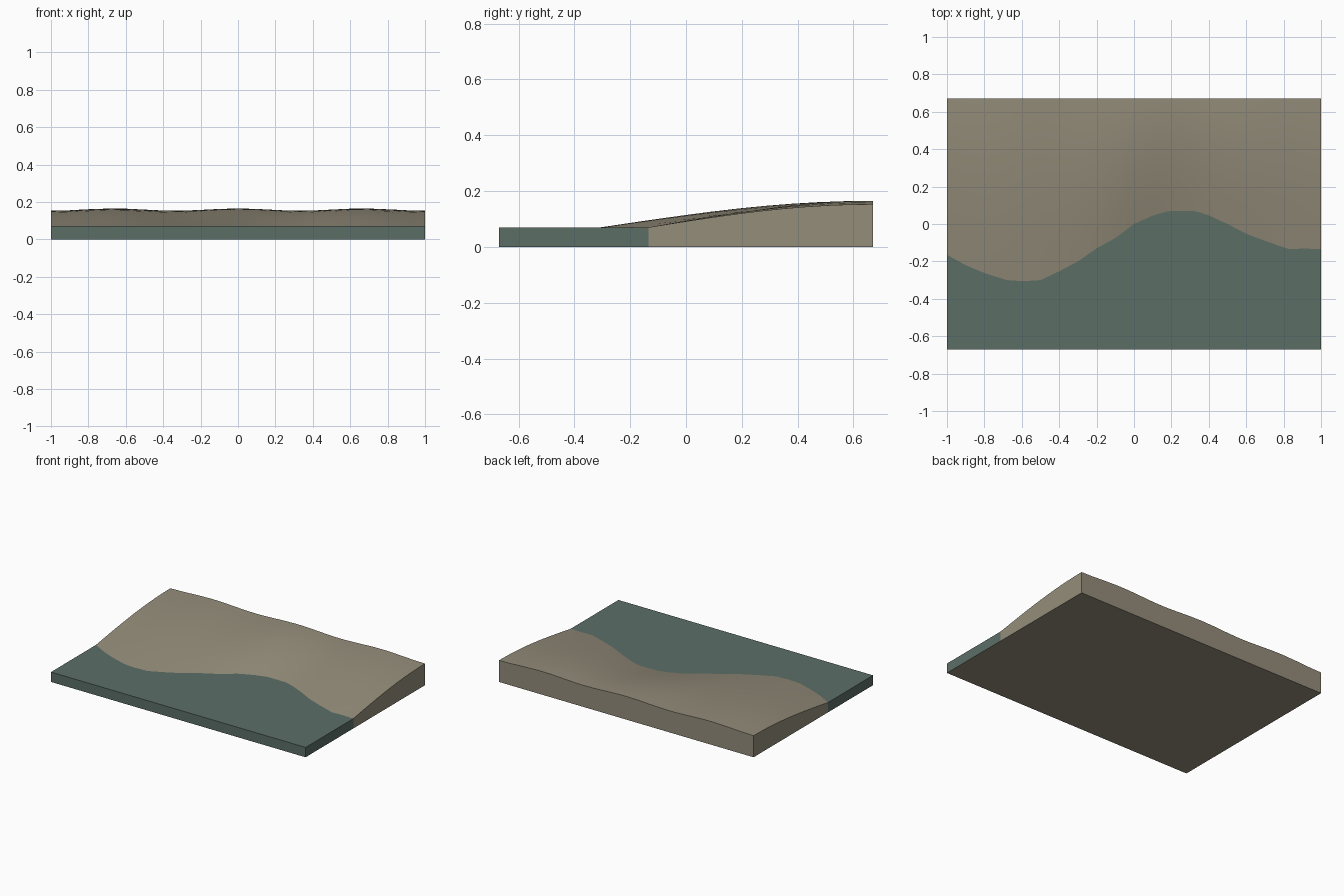
import bpy, bmesh, math

if "Cube" in bpy.data.objects:
    bpy.data.objects.remove(bpy.data.objects["Cube"])

HALF_Y = 0.67
WATER_Z = 0.07


def material(name, rgb):
    m = bpy.data.materials.new(name)
    m.diffuse_color = (*rgb, 1)
    m.use_nodes = True
    m.node_tree.nodes["Principled BSDF"].inputs["Base Color"].default_value = m.diffuse_color
    return m


sand = material("sand", (0.296, 0.266, 0.195))
water = material("water green", (0.105, 0.157, 0.134))

# Shoreline: x, y points of the water's edge
SHORE = [(-1, -.165), (-.9, -.22), (-.8, -.262), (-.68, -.3), (-.59, -.306),
         (-.5, -.3), (-.4, -.253), (-.3, -.2), (-.2, -.13), (-.1, -.075),
         (0, 0), (.1, .045), (.18, .068), (.25, .07), (.33, .068), (.4, .046),
         (.5, 0), (.6, -.052), (.7, -.09), (.83, -.135), (.91, -.131), (1, -.135)]


def ridge(x):
    # gently waving rear edge
    return 0.159 + 0.006 * math.cos(3 * math.pi * x)


def slope(x, t):
    # hillside easing from the water up to the rear edge
    return WATER_Z + (ridge(x) - WATER_Z) * math.sin(t * math.pi / 2)


def solid(name, columns, height, rows, mats):
    """Closed slab; columns are (x, y_front, y_back), flat on z = 0."""
    bm = bmesh.new()
    tops, lows = [], []
    for x, y0, y1 in columns:
        tops.append([bm.verts.new((x, y0 + (y1 - y0) * j / rows, height(x, j / rows)))
                     for j in range(rows + 1)])
        lows.append([bm.verts.new((x, y, 0)) for y in (y0, y1)])
    for i in range(len(columns) - 1):
        a, b, c, d = tops[i], tops[i + 1], lows[i], lows[i + 1]
        for j in range(rows):
            bm.faces.new((a[j], b[j], b[j + 1], a[j + 1])).smooth = True
        bm.faces.new((c[0], d[0], b[0], a[0]))       # front wall
        bm.faces.new((d[1], c[1], a[-1], b[-1]))     # back wall
        under = bm.faces.new((c[1], d[1], d[0], c[0]))
        under.material_index = len(mats) - 1
    for k in (0, -1):                                # end walls
        bm.faces.new([lows[k][0]] + tops[k] + [lows[k][1]])
    bmesh.ops.recalc_face_normals(bm, faces=bm.faces)
    me = bpy.data.meshes.new(name)
    bm.to_mesh(me)
    bm.free()
    for m in mats:
        me.materials.append(m)
    ob = bpy.data.objects.new(name, me)
    bpy.context.collection.objects.link(ob)
    bpy.context.view_layer.objects.active = ob
    ob.select_set(True)
    bpy.ops.object.shade_smooth_by_angle(angle=math.radians(30))
    ob.select_set(False)


# Sloping beach behind the shoreline
solid("beach", [(x, y, HALF_Y) for x, y in SHORE], slope, 10, [sand])
# Flat water in front, with the same sandy underside as the beach
solid("water", [(x, -HALF_Y, y) for x, y in SHORE], lambda x, t: WATER_Z, 1, [water, sand])
